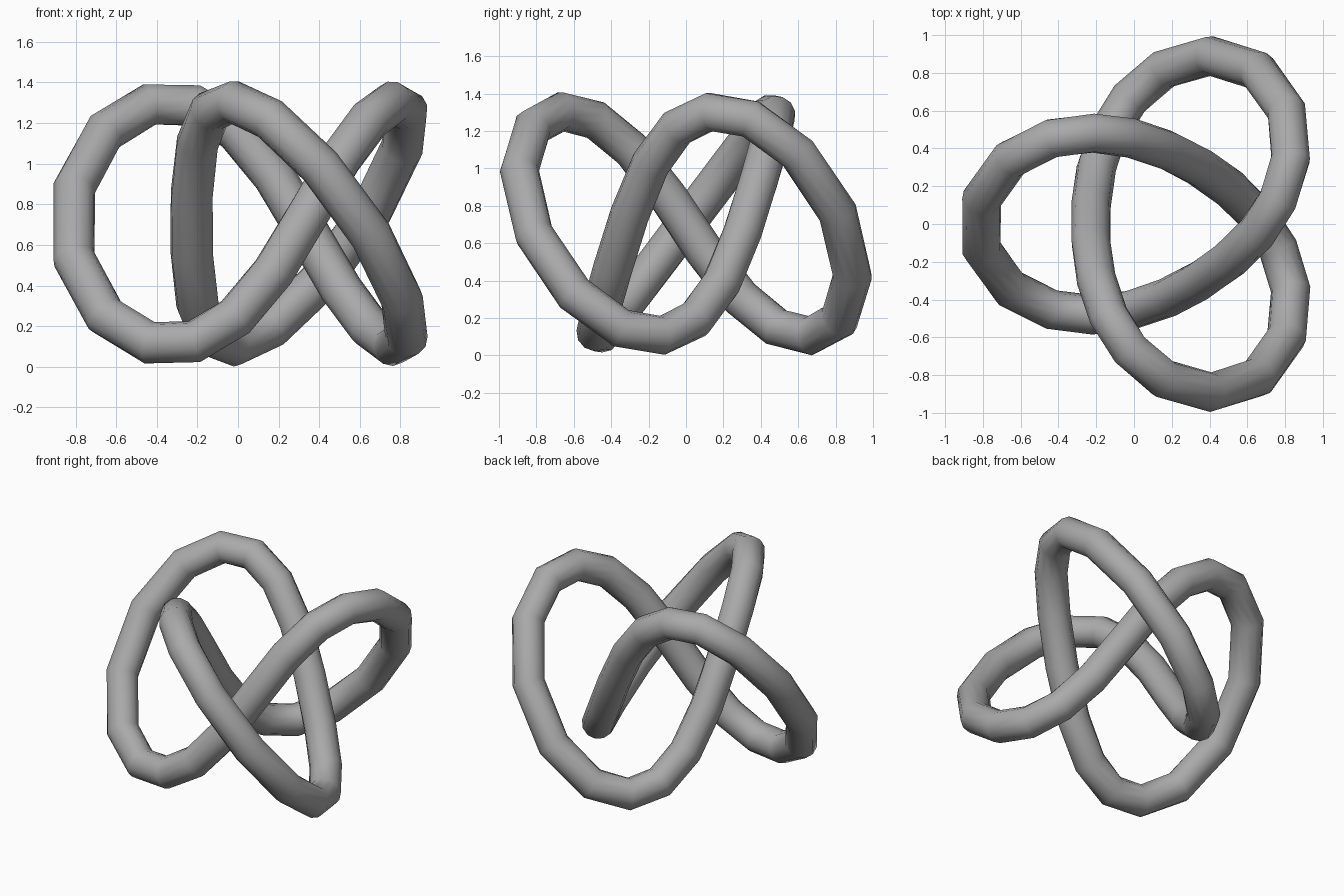
import bpy
from math import sin, cos, pi
from mathutils import Vector

cube = bpy.data.objects.get("Cube")
if cube:
    bpy.data.objects.remove(cube, do_unlink=True)

TUBE_RADIUS = 0.105
RISE = 0.6
STEPS = 38


def knot_point(u):
    """Three-lobed knot path, one lobe pointing to -x."""
    # Steps are longer round the lobes, shorter along the inner strands
    t = u + 0.033 * sin(3 * u) + 0.015 * sin(6 * u)
    a, b, c, d = 0.235, 0.656, 0.064, 0.01
    x = 0.136 - (a * cos(t) + b * cos(2 * t) + c * cos(5 * t) + d * cos(4 * t))
    y = b * sin(2 * t) - a * sin(t) + c * sin(5 * t) - d * sin(4 * t)
    return Vector((x, y, RISE * sin(3 * t) + RISE + TUBE_RADIUS))


# Closed path swept with a round twelve-sided section
curve = bpy.data.curves.new("knot_tube", "CURVE")
curve.dimensions = "3D"
curve.twist_mode = "MINIMUM"
curve.bevel_depth = TUBE_RADIUS
curve.bevel_resolution = 4
spline = curve.splines.new("POLY")
spline.points.add(STEPS - 1)
for i, point in enumerate(spline.points):
    point.co = (*knot_point((i + 0.5) * 2 * pi / STEPS), 1)
spline.use_cyclic_u = True

knot = bpy.data.objects.new("knot_tube", curve)
bpy.context.collection.objects.link(knot)
bpy.ops.object.select_all(action="DESELECT")
knot.select_set(True)
bpy.context.view_layer.objects.active = knot
bpy.ops.object.convert(target="MESH")
knot = bpy.context.view_layer.objects.active
knot.name = "knot_tube"

# Grey material
grey = bpy.data.materials.new("plain_grey")
grey.use_nodes = True
colour = (0.4, 0.4, 0.4, 1)
grey.diffuse_color = colour
grey.node_tree.nodes["Principled BSDF"].inputs["Base Color"].default_value = colour
knot.data.materials.clear()
knot.data.materials.append(grey)
bpy.ops.object.shade_smooth_by_angle(angle=pi / 4)
